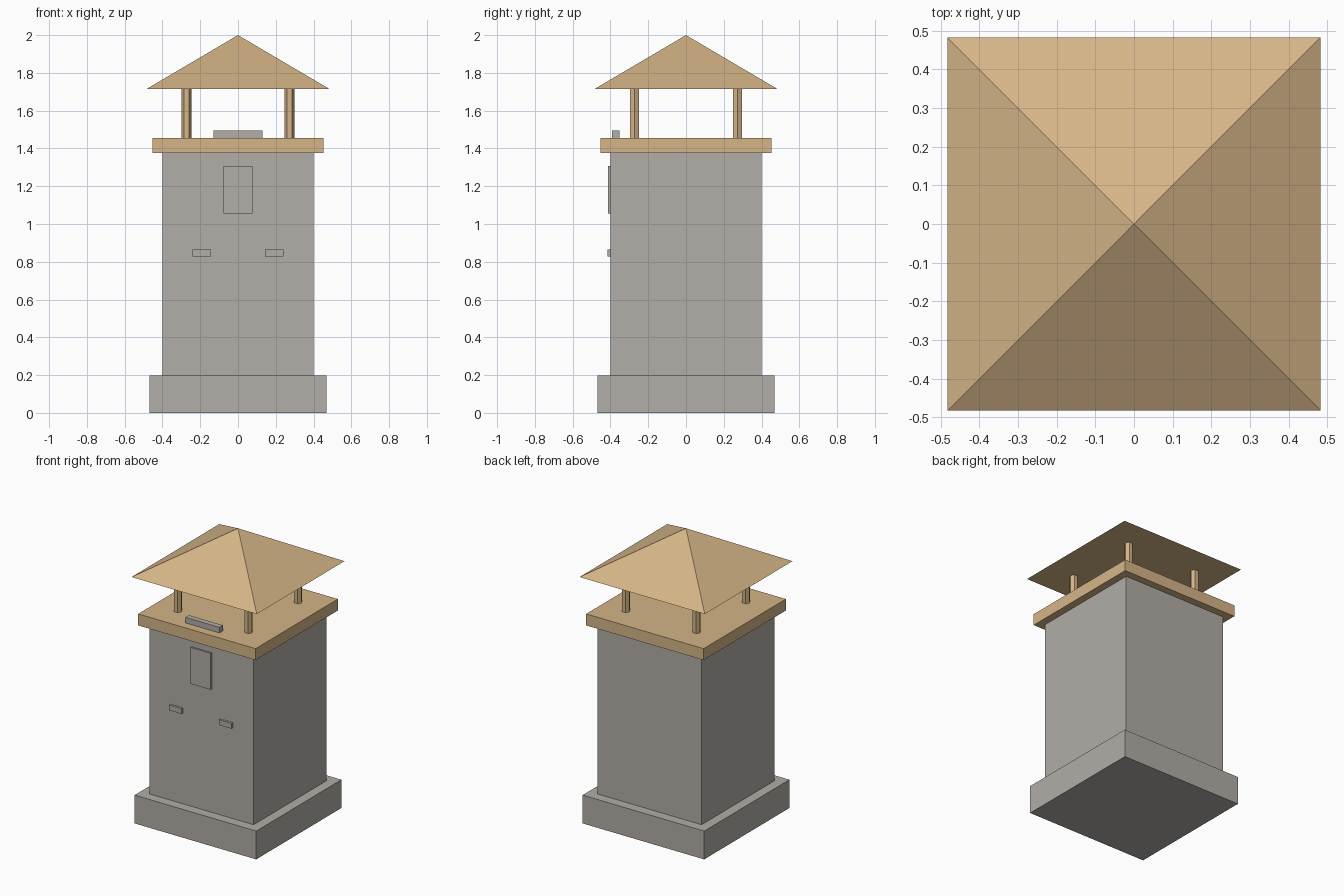
import bpy, bmesh, math
from mathutils import Matrix

if "Cube" in bpy.data.objects:
    bpy.data.objects.remove(bpy.data.objects["Cube"])


def material(name, rgb):
    m = bpy.data.materials.new(name)
    m.diffuse_color = (*rgb, 1.0)
    m.use_nodes = True
    m.node_tree.nodes["Principled BSDF"].inputs["Base Color"].default_value = m.diffuse_color
    return m


stone = material("grey stone", (0.445, 0.418, 0.390))
wood = material("tan wood", (0.665, 0.462, 0.245))


def finish(name, bm, mat):
    mesh = bpy.data.meshes.new(name)
    bm.to_mesh(mesh)
    bm.free()
    mesh.materials.append(mat)
    obj = bpy.data.objects.new(name, mesh)
    bpy.context.collection.objects.link(obj)
    return obj


def box(name, x, y, z, mat):
    """Box from (min, max) ranges on each axis."""
    bm = bmesh.new()
    size = [r[1] - r[0] for r in (x, y, z)]
    mid = [(r[0] + r[1]) / 2 for r in (x, y, z)]
    bmesh.ops.create_cube(bm, size=1, matrix=Matrix.Translation(mid) @ Matrix.Diagonal((*size, 1)))
    return finish(name, bm, mat)


def cone(name, sides, r1, r2, x, y, z, turn, mat):
    """Upright prism, or pyramid when r2 is 0, over the z range."""
    bm = bmesh.new()
    place = Matrix.Translation((x, y, (z[0] + z[1]) / 2)) @ Matrix.Rotation(turn, 4, 'Z')
    bmesh.ops.create_cone(bm, cap_ends=True, segments=sides, radius1=r1, radius2=r2,
                          depth=z[1] - z[0], matrix=place)
    bmesh.ops.remove_doubles(bm, verts=bm.verts, dist=1e-5)
    return finish(name, bm, mat)


def square(name, half, z, mat):
    return box(name, (-half, half), (-half, half), z, mat)


# Stone plinth and shaft, wooden deck
square("plinth", 0.468, (0, 0.197), stone)
square("shaft", 0.40, (0.197, 1.376), stone)
square("deck", 0.452, (1.376, 1.456), wood)

# Front details: plaque, two ledges and the bar on the deck
box("front_plaque", (-0.078, 0.078), (-0.412, -0.40), (1.055, 1.308), stone)
for side, x in (("left", -0.192), ("right", 0.192)):
    box(side + "_ledge", (x - 0.048, x + 0.048), (-0.415, -0.40), (0.828, 0.865), stone)
box("deck_bar", (-0.13, 0.13), (-0.391, -0.352), (1.456, 1.495), stone)

# Four six-sided roof posts
for sx in (-1, 1):
    for sy in (-1, 1):
        name = ("front" if sy < 0 else "back") + ("_left" if sx < 0 else "_right") + "_post"
        cone(name, 6, 0.027, 0.027, sx * 0.272, sy * 0.272, (1.456, 1.716), math.pi / 2, wood)

# Pyramid roof
cone("roof", 4, 0.482 * math.sqrt(2), 0, 0, 0, (1.716, 2.0), math.pi / 4, wood)
